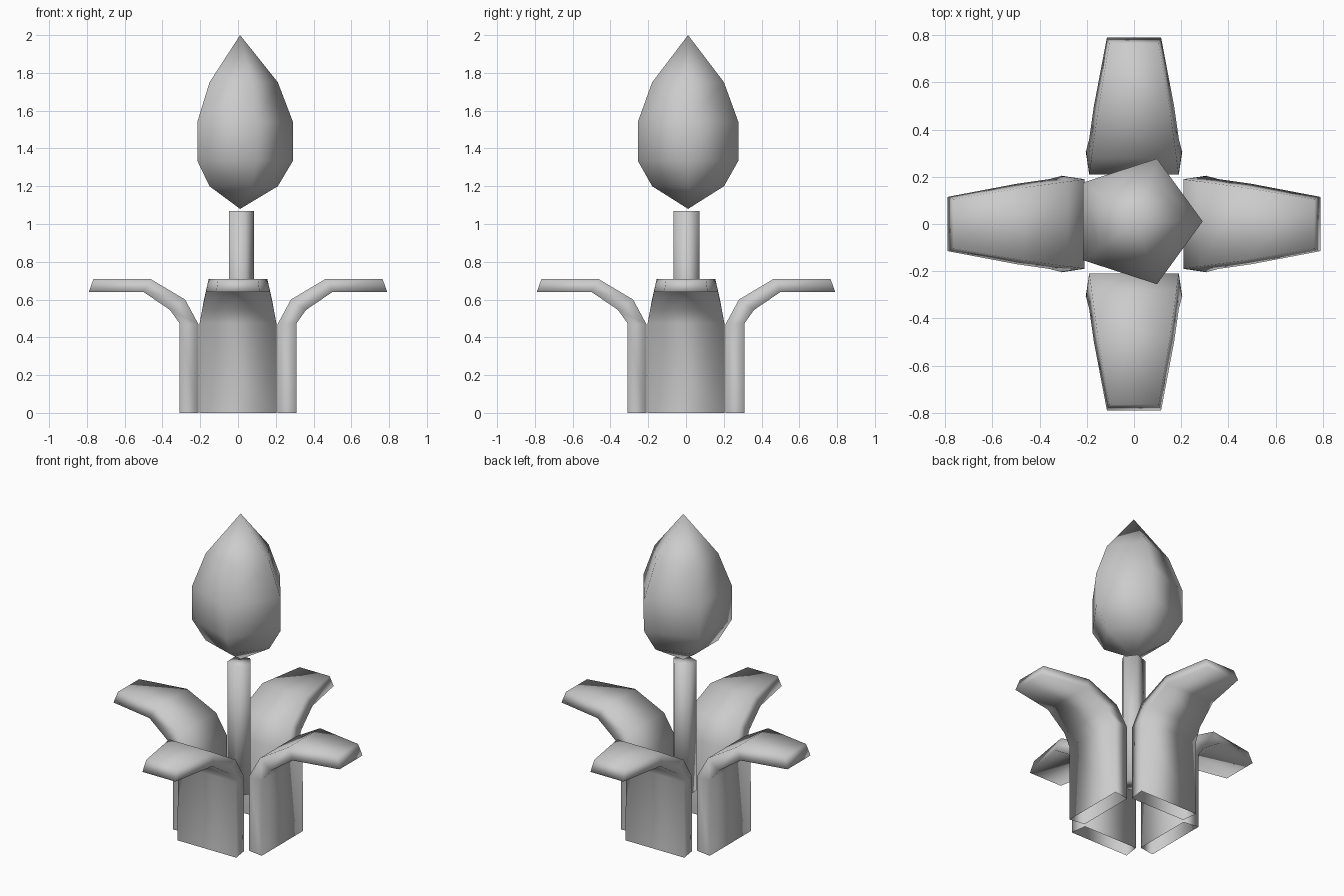
import bpy, bmesh
from math import sin, cos, pi
from mathutils import Matrix, Vector

cube = bpy.data.objects.get("Cube")
if cube:
    bpy.data.objects.remove(cube, do_unlink=True)

grey = bpy.data.materials.new("plain_grey")
grey.use_nodes = True
tone = (0.6, 0.6, 0.6, 1)
grey.diffuse_color = tone
grey.node_tree.nodes["Principled BSDF"].inputs["Base Color"].default_value = tone


def loft(name, rings, cap_start=True, cap_end=True, turn=0):
    """Skin a list of rings; a ring of one point becomes a tip."""
    bm = bmesh.new()
    loops = [[bm.verts.new(p) for p in ring] for ring in rings]
    for a, b in zip(loops, loops[1:]):
        n = max(len(a), len(b))
        for i in range(n):
            j = (i + 1) % n
            corners = [a[i % len(a)], a[j % len(a)], b[j % len(b)], b[i % len(b)]]
            bm.faces.new(list(dict.fromkeys(corners)))
    for ring, wanted in ((loops[0], cap_start), (loops[-1], cap_end)):
        if wanted and len(ring) > 2:
            bm.faces.new(ring)
    bmesh.ops.recalc_face_normals(bm, faces=bm.faces)
    bmesh.ops.rotate(bm, verts=bm.verts, matrix=Matrix.Rotation(turn, 3, 'Z'))
    for f in bm.faces:
        f.smooth = True
    mesh = bpy.data.meshes.new(name)
    bm.to_mesh(mesh)
    bm.free()
    mesh.materials.append(grey)
    obj = bpy.data.objects.new(name, mesh)
    bpy.context.collection.objects.link(obj)
    return obj


def pentagon(r, z, cx, cy):
    if r == 0:
        return [Vector((cx, cy, z))]
    return [Vector((cx + r * cos(k * 2 * pi / 5), cy + r * sin(k * 2 * pi / 5), z))
            for k in range(5)]


# Five-sided bud, pointed at both ends
bud_profile = [(0, 1.08), (0.2, 1.2), (0.28, 1.335), (0.28, 1.54), (0.2, 1.75), (0, 2.0)]
loft("flower_bud", [pentagon(r, z, 0.011, 0.011) for r, z in bud_profile])

# Five-sided stem
loft("stem", [pentagon(0.073, z, 0.012, 0.003) for z in (0.25, 1.07)])

# Leaf stations: inner distance, inner height, half width, outer distance, height, half width
stations = [
    (0.21, 0.0, 0.19, 0.31, 0.0, 0.205),
    (0.21, 0.47, 0.19, 0.31, 0.475, 0.203),
    (0.28, 0.6, 0.18, 0.36, 0.545, 0.19),
    (0.465, 0.71, 0.155, 0.5, 0.64, 0.17),
    (0.765, 0.71, 0.105, 0.79, 0.64, 0.115),
]
leaf_rings = [[Vector((ui, -wi, zi)), Vector((ui, wi, zi)),
               Vector((uo, wo, zo)), Vector((uo, -wo, zo))]
              for ui, zi, wi, uo, zo, wo in stations]

# Four arching leaves, open underneath
for i, side in enumerate(("left", "back", "right", "front")):
    loft(side + "_leaf", leaf_rings, cap_start=False, turn=i * pi / 2)
